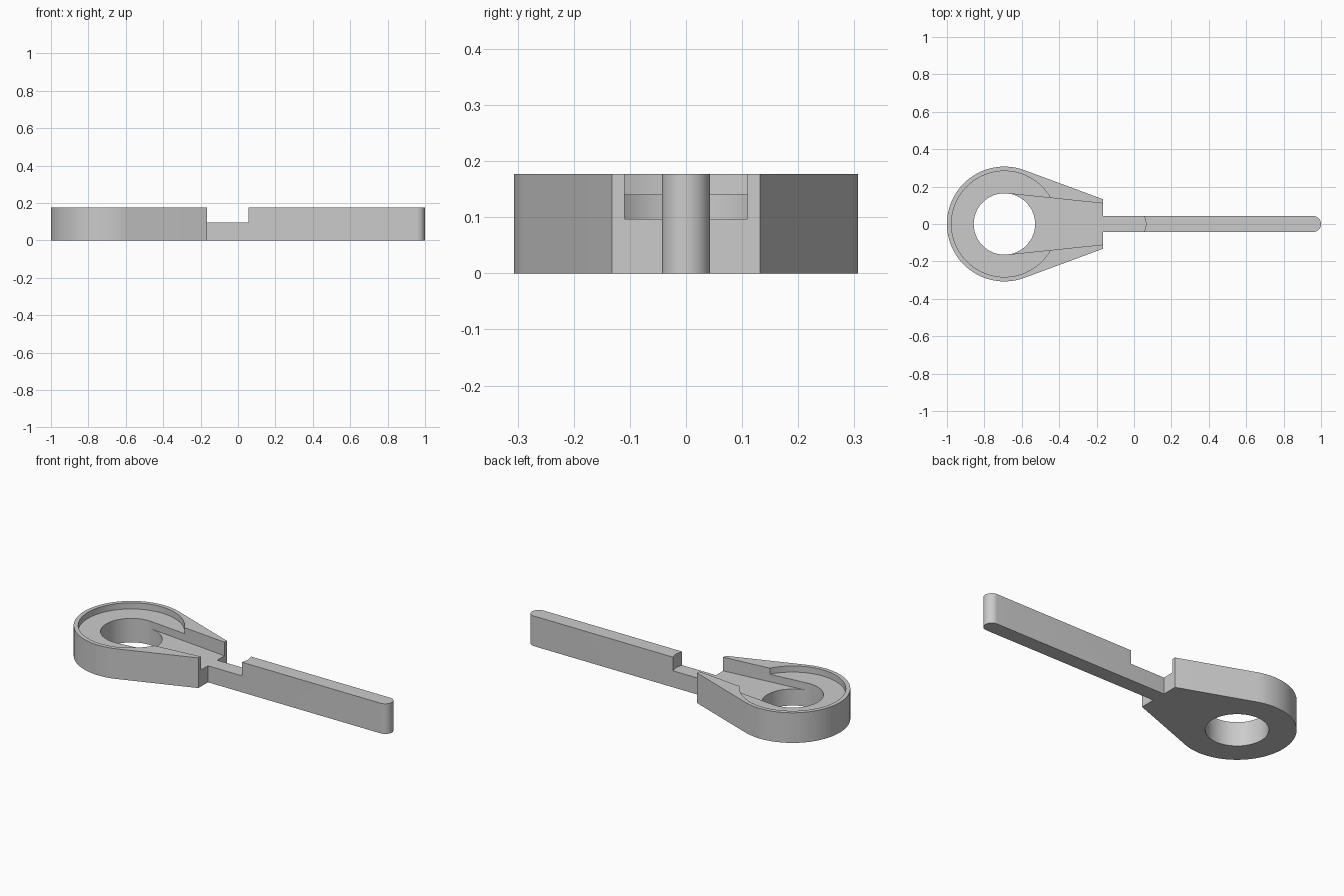
import bpy
import bmesh
from math import acos, atan2, cos, hypot, pi, radians, sin

default = bpy.data.objects.get("Cube")
if default:
    bpy.data.objects.remove(default, do_unlink=True)

# Main dimensions
HEIGHT = 0.177
EYE_X, EYE_R, HOLE_R, RECESS_R = -0.693, 0.307, 0.164, 0.283
NECK_X, NECK_Y, CHANNEL_Y = -0.165, 0.132, 0.11
ARM_R = 0.043
RECESS_Z, CHANNEL_Z = 0.141, 0.097

grey = bpy.data.materials.new("plain grey")
grey.use_nodes = True
colour = (0.6, 0.6, 0.6, 1)
grey.diffuse_color = colour
grey.node_tree.nodes["Principled BSDF"].inputs["Base Color"].default_value = colour


def arc(cx, radius, start, end, steps):
    return [(cx + radius * cos(start + (end - start) * i / steps),
             radius * sin(start + (end - start) * i / steps)) for i in range(steps + 1)]


def circle(cx, radius, steps=96):
    return arc(cx, radius, 0, 2 * pi, steps)[:-1]


def tangent_angle(radius, px, py):
    """Angle on the eye circle where a line to the given point touches it."""
    dx = px - EYE_X
    return atan2(py, dx) + acos(radius / hypot(dx, py))


def prism(name, outline, bottom, top):
    bm = bmesh.new()
    face = bm.faces.new([bm.verts.new((x, y, bottom)) for x, y in outline])
    side = bmesh.ops.extrude_face_region(bm, geom=[face])["geom"]
    for v in side:
        if isinstance(v, bmesh.types.BMVert):
            v.co.z = top
    bmesh.ops.recalc_face_normals(bm, faces=bm.faces)
    mesh = bpy.data.meshes.new(name)
    bm.to_mesh(mesh)
    bm.free()
    mesh.materials.append(grey)
    obj = bpy.data.objects.new(name, mesh)
    bpy.context.collection.objects.link(obj)
    return obj


# Round eye with tapered neck and long round-ended arm
a = tangent_angle(EYE_R, NECK_X, NECK_Y)
outline = arc(EYE_X, EYE_R, a, 2 * pi - a, 72)
outline += [(NECK_X, -NECK_Y), (NECK_X, -ARM_R)]
outline += arc(1 - ARM_R, ARM_R, -pi / 2, pi / 2, 24)
outline += [(NECK_X, ARM_R), (NECK_X, NECK_Y)]
body = prism("eye_lever", outline, 0, HEIGHT)

# Tapered channel running from the hole through the neck into the arm notch
b = tangent_angle(HOLE_R, NECK_X, CHANNEL_Y)
tx, ty = EYE_X + HOLE_R * cos(b), HOLE_R * sin(b)
half = [(tx, ty), (NECK_X, CHANNEL_Y), (0.04, CHANNEL_Y)]
channel = half + [(0.065, 0)] + [(x, -y) for x, y in reversed(half)]

cutters = [
    prism("recess_cutter", circle(EYE_X, RECESS_R), RECESS_Z, 0.3),
    prism("channel_cutter", channel, CHANNEL_Z, 0.3),
    prism("hole_cutter", circle(EYE_X, HOLE_R), -0.1, 0.3),
]

bpy.ops.object.select_all(action="DESELECT")
bpy.context.view_layer.objects.active = body
body.select_set(True)
for cutter in cutters:
    cutter.hide_render = True
    mod = body.modifiers.new(cutter.name, "BOOLEAN")
    mod.operation = "DIFFERENCE"
    mod.solver = "EXACT"
    mod.object = cutter
    bpy.ops.object.modifier_apply(modifier=mod.name)
for cutter in cutters:
    bpy.data.objects.remove(cutter, do_unlink=True)

bpy.ops.object.shade_smooth_by_angle(angle=radians(30))
